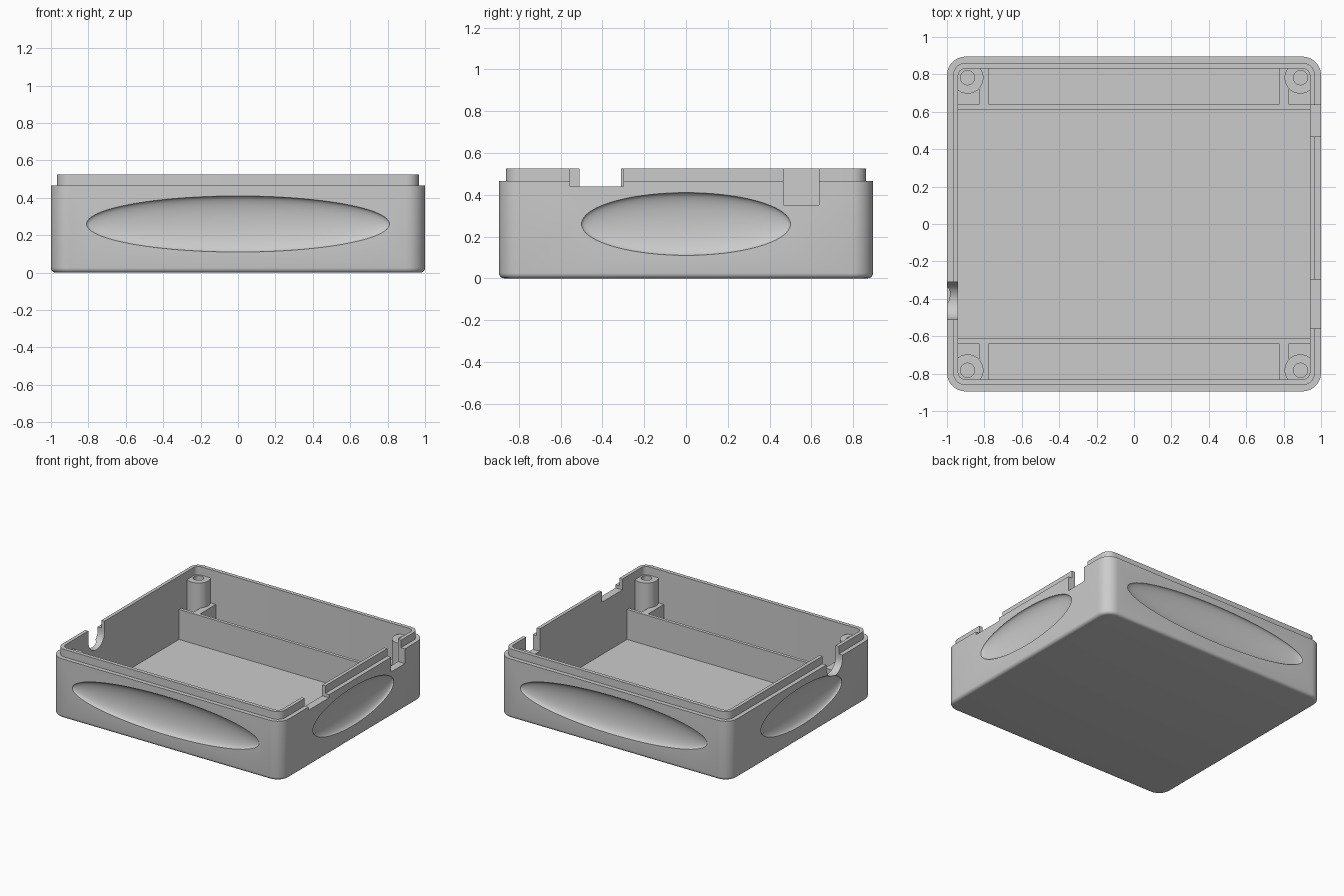
import bpy, bmesh, math
from mathutils import Matrix

cube = bpy.data.objects.get("Cube")
if cube:
    bpy.data.objects.remove(cube, do_unlink=True)

grey = bpy.data.materials.new("light grey plastic")
grey.use_nodes = True
grey.diffuse_color = (0.6, 0.6, 0.6, 1)
grey.node_tree.nodes["Principled BSDF"].inputs["Base Color"].default_value = (0.6, 0.6, 0.6, 1)

FLOOR, SHOULDER, TOP = 0.03, 0.465, 0.525
INNER_X, INNER_Y = 0.94, 0.832


def finish(name, bm):
    bmesh.ops.recalc_face_normals(bm, faces=bm.faces)
    mesh = bpy.data.meshes.new(name)
    bm.to_mesh(mesh)
    bm.free()
    mesh.materials.append(grey)
    obj = bpy.data.objects.new(name, mesh)
    bpy.context.collection.objects.link(obj)
    return obj


def block(name, x0, x1, y0, y1, z0, z1, radius=0, fillet=0):
    """Box with optional rounded upright corners and bottom fillet."""
    bm = bmesh.new()
    bmesh.ops.create_cube(bm, size=1)
    for v in bm.verts:
        v.co = ((x0, x1)[v.co.x > 0], (y0, y1)[v.co.y > 0], (z0, z1)[v.co.z > 0])
    if radius:
        upright = [e for e in bm.edges if abs(e.verts[0].co.z - e.verts[1].co.z) > 0.01]
        bmesh.ops.bevel(bm, geom=upright, offset=radius, segments=8, profile=0.5, affect='EDGES')
    if fillet:
        low = [e for e in bm.edges if all(abs(v.co.z - z0) < 1e-5 for v in e.verts)]
        bmesh.ops.bevel(bm, geom=low, offset=fillet, segments=4, profile=0.5, affect='EDGES')
    return finish(name, bm)


def cylinder(name, center, radius, length, axis='Z'):
    bm = bmesh.new()
    turn = Matrix.Rotation(math.pi / 2, 4, 'Y') if axis == 'X' else Matrix()
    bmesh.ops.create_cone(bm, cap_ends=True, segments=40, radius1=radius, radius2=radius,
                          depth=length, matrix=Matrix.Translation(center) @ turn)
    return finish(name, bm)


def ellipsoid(name, center, radii):
    bm = bmesh.new()
    bmesh.ops.create_uvsphere(bm, u_segments=64, v_segments=48, radius=1,
                              matrix=Matrix.Translation(center) @ Matrix.Diagonal((*radii, 1)))
    return finish(name, bm)


def combine(obj, other, operation):
    mod = obj.modifiers.new("combine", 'BOOLEAN')
    mod.operation, mod.solver, mod.object = operation, 'EXACT', other
    bpy.context.view_layer.objects.active = obj
    bpy.ops.object.modifier_apply(modifier=mod.name)
    bpy.data.objects.remove(other, do_unlink=True)


def smooth(obj):
    bpy.ops.object.select_all(action='DESELECT')
    obj.select_set(True)
    bpy.context.view_layer.objects.active = obj
    bpy.ops.object.shade_smooth_by_angle(angle=math.radians(30))


# Tray shell with a stepped lip
shell = block("tray_shell", -1, 1, -0.895, 0.895, 0, SHOULDER, 0.1, 0.025)
combine(shell, block("lip", -0.967, 0.967, -0.862, 0.862, 0.2, TOP, 0.067), 'UNION')
combine(shell, block("cavity", -INNER_X, INNER_X, -INNER_Y, INNER_Y, FLOOR, 1, 0.04), 'DIFFERENCE')

# Oval finger dimples on all four sides
for s in (-1, 1):
    combine(shell, ellipsoid("dimple", (0, s * 0.895, 0.26), (0.81, 0.05, 0.15)), 'DIFFERENCE')
    combine(shell, ellipsoid("dimple", (s, 0, 0.26), (0.05, 0.5, 0.15)), 'DIFFERENCE')

# Square rim notches on the left, round cable notch on the right
combine(shell, block("notch", 0.9, 1.1, -0.555, -0.3, 0.44, 1), 'DIFFERENCE')
combine(shell, block("notch", 0.9, 1.1, 0.467, 0.637, 0.35, 1), 'DIFFERENCE')
combine(shell, cylinder("notch", (-1, -0.41, 0.44), 0.1, 0.2, 'X'), 'DIFFERENCE')
combine(shell, block("notch", -1.1, -0.9, -0.51, -0.31, 0.44, 1), 'DIFFERENCE')
smooth(shell)

# Partitions, ribs and screw posts mirrored to each end and corner
WALL = 0.265
for sy, end in ((-1, "front"), (1, "back")):
    y0, y1 = sorted((sy * 0.612, sy * 0.638))
    block(end + "_partition", -0.95, 0.95, y0, y1, FLOOR - 0.01, WALL)
    for sx, side in ((-1, "right"), (1, "left")):
        x0, x1 = sorted((sx * 0.775, sx * 0.83))
        r0, r1 = sorted((sy * 0.63, sy * 0.84))
        block(f"{end}_{side}_rib", x0, x1, r0, r1, FLOOR - 0.01, WALL - 0.0005)
        px, py = sx * 0.89, sy * 0.782
        post = cylinder(f"{end}_{side}_screw_post", (px, py, 0.24), 0.085, 0.44)
        combine(post, cylinder("screw_hole", (px, py, 0.4), 0.038, 0.5), 'DIFFERENCE')
        smooth(post)
